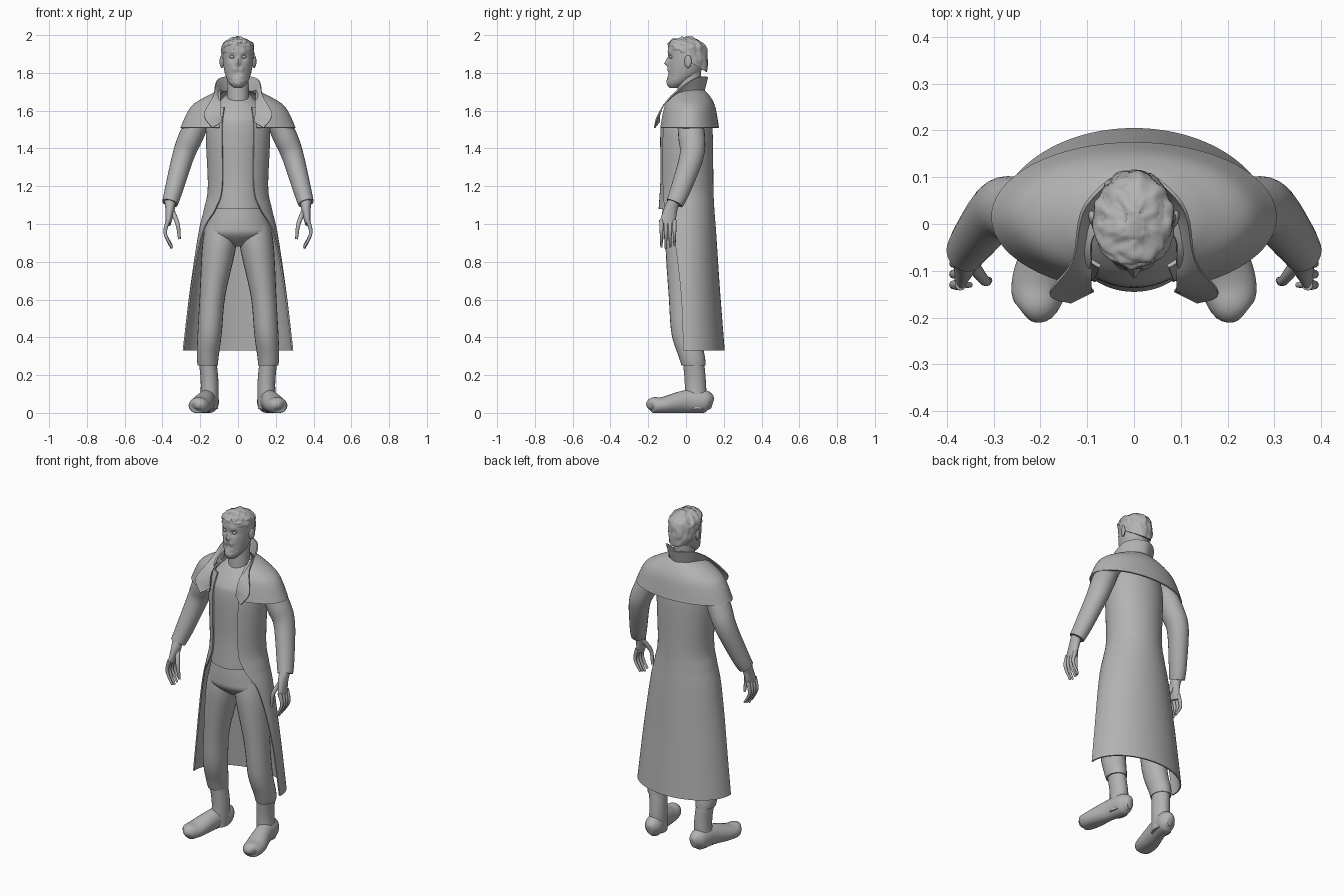
import bpy, bmesh
from math import sin, cos, pi, radians, exp
from mathutils import Vector, Matrix, noise

cube = bpy.data.objects.get("Cube")
if cube:
    bpy.data.objects.remove(cube)

shade = .45
clay = bpy.data.materials.new("plain grey")
clay.use_nodes = True
clay.diffuse_color = (shade, shade, shade, 1)
clay.node_tree.nodes["Principled BSDF"].inputs["Base Color"].default_value = clay.diffuse_color


def smooth_rows(rows, steps):
    """Catmull-Rom interpolation of equal-length tuples."""
    smoothed, last = [], len(rows) - 1
    for i in range(last):
        before, start, end, after = (rows[max(0, min(last, k))] for k in range(i - 1, i + 3))
        for k in range(steps):
            t = k / steps
            smoothed.append([b + t / 2 * (c - a + t * (2 * a - 5 * b + 4 * c - d
                                                       + t * (3 * (b - c) + d - a)))
                             for a, b, c, d in zip(before, start, end, after)])
    smoothed.append(list(rows[last]))
    return smoothed


def finish(name, bm, mirror=False):
    """Turn a bmesh into a smooth-shaded object."""
    bmesh.ops.recalc_face_normals(bm, faces=bm.faces[:])
    mesh = bpy.data.meshes.new(name)
    bm.to_mesh(mesh)
    bm.free()
    mesh.materials.append(clay)
    mesh.shade_smooth()
    mesh.set_sharp_from_angle(angle=radians(50))
    obj = bpy.data.objects.new(name, mesh)
    bpy.context.collection.objects.link(obj)
    if mirror:
        obj.modifiers.new("other_side", 'MIRROR')


def skin(grid, closed):
    """Join rows of points with quads, capping closed rings."""
    bm = bmesh.new()
    rings = [[bm.verts.new(point) for point in row] for row in grid]
    count = len(rings[0])
    for low, high in zip(rings, rings[1:]):
        for j in range(count if closed else count - 1):
            k = (j + 1) % count
            bm.faces.new((low[j], low[k], high[k], high[j]))
    if closed:
        bm.faces.new(rings[0])
        bm.faces.new(rings[-1])
    return bm


def tube(name, rows, mirror=True, framed=True, segments=24, steps=6, shape=None):
    """Loft ovals (x, y, z, radius across, radius deep), square to the path if framed."""
    rows = smooth_rows(rows, steps)
    centres = [Vector(row[:3]) for row in rows]
    grid = []
    for i, centre in enumerate(centres):
        across, deep = Vector((1, 0, 0)), Vector((0, 1, 0))
        if framed:
            along = (centres[min(i + 1, len(rows) - 1)] - centres[max(i - 1, 0)]).normalized()
            across = (across - along * along.x).normalized()
            deep = along.cross(across)
        wide, thick = rows[i][3:]
        turns = [2 * pi * j / segments for j in range(segments)]
        grid.append([centre + across * wide * cos(a) + deep * thick * sin(a) for a in turns])
    bm = skin(grid, True)
    if shape:
        for vert in bm.verts:
            vert.co = shape(vert.co.copy())
    finish(name, bm, mirror)


def body(name, rows, shape=None):
    """Central part from level ovals (y, z, radius across, radius deep)."""
    tube(name, [(0, *row) for row in rows], False, False, 72, 8, shape)


def limb(name, rows, depth, framed=False):
    """Paired part from rows (x, y, z, radius), with one depth ratio."""
    tube(name, [(*row, row[-1] * depth) for row in rows], framed=framed)


def digit(name, path, radius):
    """Tapering finger through a short path."""
    tube(name, [(*point, radius * (1 - i / 4), radius * (1 - i / 4))
                for i, point in enumerate(path)], segments=12)


def sheet(name, grid, thickness):
    """Thin cloth over an open grid."""
    bm = skin(grid, False)
    bmesh.ops.recalc_face_normals(bm, faces=bm.faces[:])
    bmesh.ops.solidify(bm, geom=bm.faces[:], thickness=thickness)
    finish(name, bm)


def wrap(name, centre_y, rows, segments=56):
    """Open-fronted cloth from rows (z, half width, half depth, wrap angle)."""
    grid = []
    for z, wide, deep, reach in smooth_rows(rows, 8):
        turns = [radians(reach) * (2 * j / segments - 1) for j in range(segments + 1)]
        grid.append([(wide * sin(a), centre_y + deep * cos(a), z) for a in turns])
    sheet(name, grid, .008)


def blob(name, centre, size, turn):
    """Paired ellipsoid."""
    bm = bmesh.new()
    place = (Matrix.Translation(centre) @ Matrix.Rotation(radians(turn), 4, 'Z')
             @ Matrix.Diagonal((*size, 1)))
    bmesh.ops.create_uvsphere(bm, u_segments=20, v_segments=12, radius=1, matrix=place)
    finish(name, bm, True)


# Face: sockets, brows, bridge, nose, moustache, mouth and bearded chin
FEATURES = [  # x, z, reach, push along y
    (.03, 1.88, .016, .012), (.03, 1.91, .012, -.008), (0, 1.87, .01, -.01),
    (0, 1.85, .012, -.02), (.02, 1.82, .012, -.008), (0, 1.8, .01, .006),
    (0, 1.74, .03, -.01)]


def sculpt_face(point):
    moved = point.copy()
    if point.y < 0:
        for x, z, reach, push in FEATURES:
            for centre in {x, -x}:
                distance = Vector((point.x - centre, point.z - z)).length
                moved.y += push * exp(-(distance / reach) ** 2)
        if point.z < 1.79:
            moved.y += .004 * noise.noise(point * 70)
    return moved


def tousle(point):
    """Lower the hairline toward the nape and ruffle the surface."""
    outward = (point - Vector((0, 0, 1.9))).normalized()
    ruffle = .008 * noise.noise(point * 40) + .004 * noise.noise(point * 80)
    point.z -= point.y * max(0, 1.99 - point.z) * 5
    return point + outward * ruffle


def dip_neckline(point):
    point.z += point.y * 3 * max(0, point.z - 1.55)
    return point


def flatten_sole(point):
    point.z = max(point.z, 0)
    return point


# Head and neck
body("head", [(-.06, 1.72, .02, .02), (-.04, 1.75, .05, .055), (-.01, 1.8, .07, .085),
              (0, 1.87, .08, .095), (0, 1.95, .075, .09), (.01, 1.98, .03, .04)], sculpt_face)
body("hair", [(.01, 1.87, .082, .1), (.01, 1.92, .085, .105), (.01, 1.96, .075, .09),
              (0, 1.99, .02, .03)], tousle)
body("neck", [(.01, 1.6, .06, .06), (.02, 1.82, .055, .06)])
blob("ears", (.086, .01, 1.86), (.01, .02, .034), -20)
blob("eyes", (.032, -.08, 1.884), (.012, .01, .008), 0)

# Shirt and trousers
body("shirt", [(0, 1.08, .15, .145), (0, 1.25, .14, .135), (0, 1.5, .155, .135),
               (0, 1.6, .14, .11), (.01, 1.67, .07, .07)], dip_neckline)
body("trouser_seat", [(0, 1.12, .14, .12), (0, 1, .17, .13), (0, .94, .17, .12),
                      (0, .88, .04, .05)])
limb("trouser_legs", [(.09, 0, 1, .08), (.1, 0, .88, .09), (.135, -.01, .62, .068),
                      (.15, 0, .42, .064), (.16, .03, .3, .058), (.16, .04, .25, .053)], 1.2)

# Boots
limb("boot_shafts", [(.16, .04, .27, .047), (.15, .05, .15, .047), (.155, .05, .02, .05)], 1.2)
tube("boot_feet", [(.145, .14, .05, .02, .03), (.15, .1, .06, .05, .06), (.17, 0, .06, .05, .06),
                   (.2, -.12, .04, .06, .045), (.21, -.18, .04, .045, .04),
                   (.22, -.2, .03, .01, .01)], shape=flatten_sole)

# Long open coat and its shoulder cape
wrap("coat", 0, [(1.62, .14, .11, 148), (1.5, .17, .14, 150), (1.2, .16, .145, 148),
                 (1.08, .18, .15, 138), (.95, .21, .16, 115), (.65, .255, .18, 99),
                 (.33, .293, .205, 94)])
wrap("shoulder_cape", .015, [(1.71, .09, .08, 115), (1.68, .16, .11, 145),
                             (1.62, .25, .14, 157), (1.51, .305, .16, 161)])

# Standing collar running into the lapels: inner edge, then outer edge
half = [(.085, -.145, 1.54, .135, -.17, 1.51), (.09, -.14, 1.59, .18, -.15, 1.58),
        (.09, -.1, 1.65, .13, -.08, 1.68), (.08, .03, 1.7, .1, .04, 1.77)]
nape = (0, .09, 1.7, 0, .11, 1.78)
other = [(-a, b, c, -d, e, f) for a, b, c, d, e, f in reversed(half)]
sheet("collar", [[Vector(row[:3]).lerp(Vector(row[3:]), k / 4) for k in range(5)]
                 for row in smooth_rows(half + [nape] + other, 6)], .007)

# Sleeves
limb("sleeves", [(.15, .02, 1.6, .05), (.2, .02, 1.56, .06), (.25, .03, 1.46, .064),
                 (.29, .03, 1.36, .058), (.34, -.03, 1.18, .048), (.36, -.06, 1.11, .042)],
     1.1, framed=True)

# Hands with curled fingers
tube("palms", [(.36, -.06, 1.13, .03, .03), (.36, -.08, 1.08, .025, .035),
               (.37, -.1, 1, .015, .042)])
for i, finger in enumerate(("index", "middle", "ring", "little")):
    y = .023 * i - .13
    tip = .87 + .008 * abs(i - 1)
    digit(finger + "_fingers", [(.37, y, 1.02), (.385, y, .95), (.35, y, tip)], .012)
digit("thumbs", [(.35, -.08, 1.07), (.32, -.12, 1), (.31, -.12, .92)], .015)
